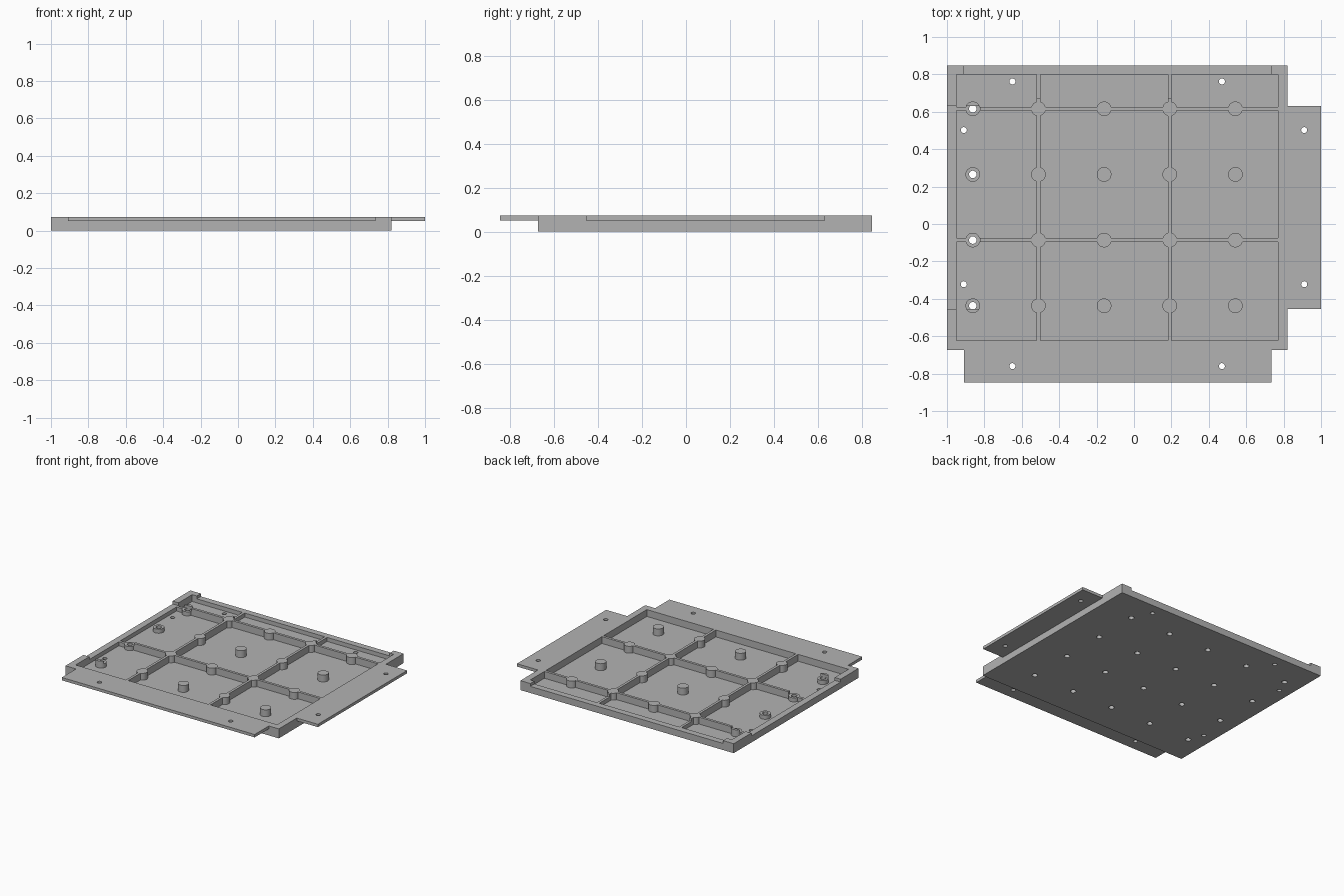
import bpy, bmesh, math
from mathutils import Matrix

cube = bpy.data.objects.get("Cube")
if cube:
    bpy.data.objects.remove(cube, do_unlink=True)

TOP, LIP, FLOOR = 0.073, 0.051, 0.02     # rim top, underside of tabs, pocket floor
RIB = 0.01                               # half thickness of ribs
POST_X = [-0.862 + 0.351 * i for i in range(5)]
POST_Y = [0.616 - 0.351 * i for i in range(4)]
POSTS = [(x, y) for x in POST_X for y in POST_Y]

grey = bpy.data.materials.new("plain grey")
grey.use_nodes = True
grey.diffuse_color = (0.45, 0.45, 0.45, 1)
grey.node_tree.nodes["Principled BSDF"].inputs["Base Color"].default_value = (0.45, 0.45, 0.45, 1)


def add_object(name, bm):
    mesh = bpy.data.meshes.new(name)
    bm.to_mesh(mesh)
    bm.free()
    ob = bpy.data.objects.new(name, mesh)
    bpy.context.collection.objects.link(ob)
    return ob


def boxes(name, ranges):
    """Boxes given as (x range, y range, z range)."""
    bm = bmesh.new()
    for r in ranges:
        mid = [(a + b) / 2 for a, b in r]
        size = [b - a for a, b in r]
        bmesh.ops.create_cube(bm, size=1, matrix=Matrix.Translation(mid) @ Matrix.Diagonal((*size, 1)))
    return add_object(name, bm)


def rods(name, centres, radius, z0, z1):
    """Upright cylinders at the given centres."""
    bm = bmesh.new()
    for x, y in centres:
        bmesh.ops.create_cone(bm, cap_ends=True, segments=32, radius1=radius, radius2=radius,
                              depth=z1 - z0, matrix=Matrix.Translation((x, y, (z0 + z1) / 2)))
    return add_object(name, bm)


def cut(ob, cutter):
    """Subtract a helper from an object, then remove the helper."""
    cutter.hide_render = True
    mod = ob.modifiers.new("cut", 'BOOLEAN')
    mod.operation = 'DIFFERENCE'
    mod.solver = 'EXACT'
    mod.object = cutter
    bpy.context.view_layer.objects.active = ob
    bpy.ops.object.modifier_apply(modifier=mod.name)
    bpy.data.objects.remove(cutter, do_unlink=True)


# Tray body
tray = boxes("tray", [((-1, 0.82), (-0.674, 0.847), (0, TOP))])

# Pockets between the ribs, leaving the round posts standing
rib_x, rib_y = (POST_X[1], POST_X[3]), (POST_Y[2], POST_Y[0])
columns = [(-0.95, rib_x[0] - RIB), (rib_x[0] + RIB, rib_x[1] - RIB), (rib_x[1] + RIB, 0.77)]
rows = [(-0.622, rib_y[0] - RIB), (rib_y[0] + RIB, rib_y[1] - RIB), (rib_y[1] + RIB, 0.798)]
pockets = boxes("pocket_cutter", [(c, r, (FLOOR, 0.2)) for c in columns for r in rows])
cut(pockets, rods("post_cutter", POSTS, 0.039, -0.1, 0.3))
cut(tray, pockets)

# Rebates on the back and right-hand edges that receive neighbouring tabs
cut(tray, boxes("rebate_cutter", [((-0.91, 0.735), (0.674, 1), (LIP, 0.2)),
                                  ((-1.1, -0.822), (-0.455, 0.632), (LIP, 0.2))]))

# Blind holes under the posts and screw holes through the floor
cut(tray, rods("post_hole_cutter", POSTS, 0.02, -0.1, 0.06))
cut(tray, rods("floor_hole_cutter", [(-0.65, 0.762), (0.47, 0.762), (-0.91, 0.502), (-0.91, -0.322)],
               0.016, -0.1, 0.2))

# Overlapping tabs
front_tab = boxes("front_tab", [((-0.91, 0.735), (-0.847, -0.674), (LIP, TOP))])
cut(front_tab, rods("front_hole_cutter", [(-0.65, -0.76), (0.47, -0.76)], 0.016, -0.1, 0.2))
left_tab = boxes("left_tab", [((0.82, 1), (-0.455, 0.632), (LIP, TOP))])
cut(left_tab, rods("left_hole_cutter", [(0.91, 0.502), (0.91, -0.322)], 0.016, -0.1, 0.2))

# Finish
for ob in (tray, front_tab, left_tab):
    ob.data.materials.clear()
    ob.data.materials.append(grey)
    bpy.ops.object.select_all(action='DESELECT')
    ob.select_set(True)
    bpy.context.view_layer.objects.active = ob
    bpy.ops.object.shade_smooth_by_angle(angle=math.radians(30))
